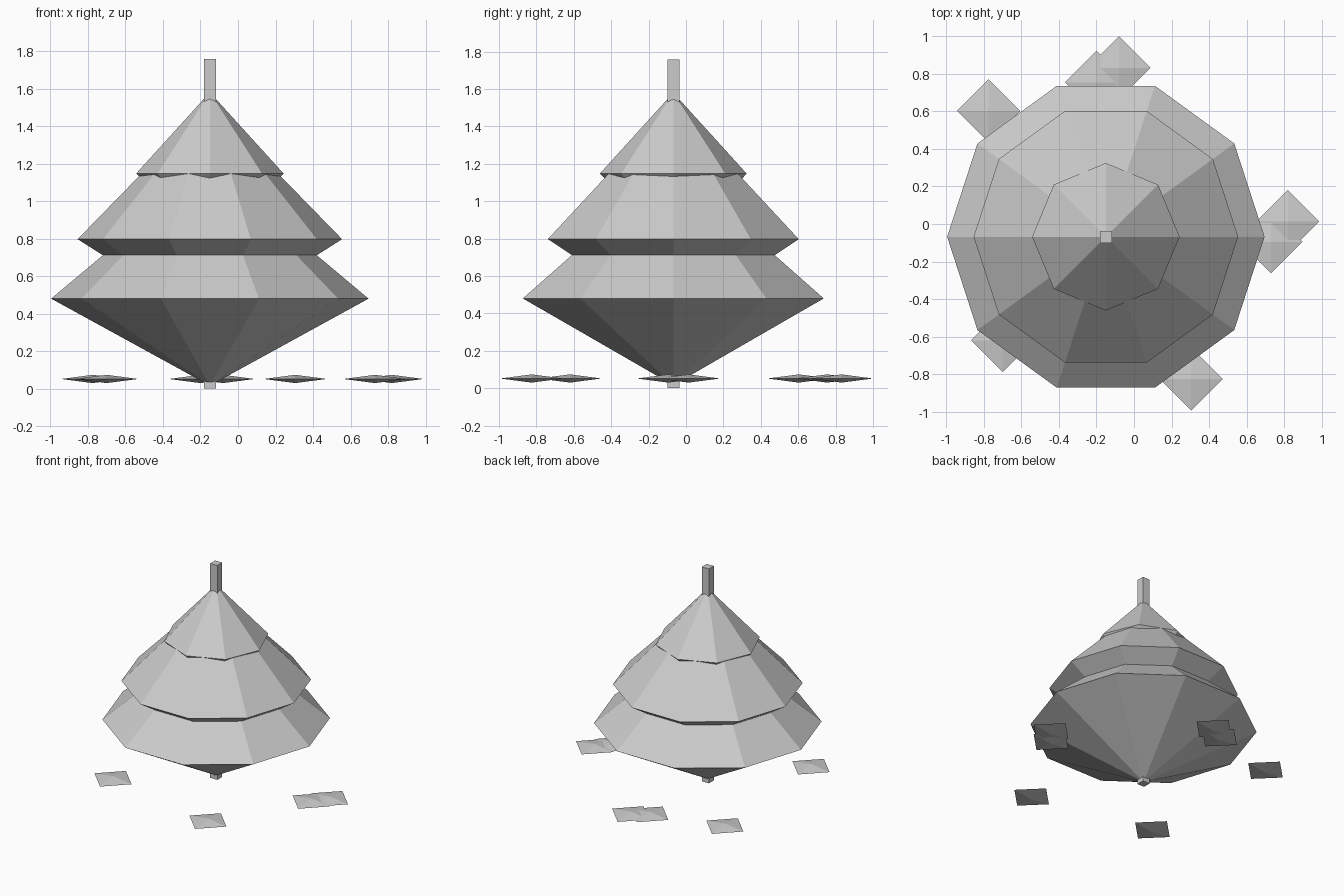
import bpy, bmesh, math

if "Cube" in bpy.data.objects:
    bpy.data.objects.remove(bpy.data.objects["Cube"])

CX, CY = -0.15, -0.068  # tree axis

grey = bpy.data.materials.new("plain grey")
grey.diffuse_color = (0.6, 0.6, 0.6, 1)
grey.use_nodes = True
grey.node_tree.nodes["Principled BSDF"].inputs["Base Color"].default_value = grey.diffuse_color


def finish(name, bm, loc):
    bmesh.ops.recalc_face_normals(bm, faces=bm.faces)
    me = bpy.data.meshes.new(name)
    bm.to_mesh(me)
    bm.free()
    me.materials.append(grey)
    ob = bpy.data.objects.new(name, me)
    ob.location = loc
    bpy.context.collection.objects.link(ob)
    return ob


def bicone(name, sides, rx, ry, up, down, loc):
    """Flat-faced double cone: a ring joined to a top and a bottom point."""
    bm = bmesh.new()
    ring = [bm.verts.new((rx * math.cos(a), ry * math.sin(a), 0))
            for a in (2 * math.pi * i / sides for i in range(sides))]
    top, bottom = bm.verts.new((0, 0, up)), bm.verts.new((0, 0, -down))
    for i in range(sides):
        a, b = ring[i], ring[(i + 1) % sides]
        bm.faces.new((a, b, top))
        bm.faces.new((b, a, bottom))
    return finish(name, bm, loc)


# Square trunk running through the whole tree
bm = bmesh.new()
bmesh.ops.create_cube(bm, size=1)
bmesh.ops.scale(bm, vec=(0.064, 0.064, 1.758), verts=bm.verts)
finish("trunk", bm, (CX, CY, 0.879))

# Foliage tiers: sides, radius, rim height, top height, bottom height
tiers = {
    "lower_foliage": (10, 0.846, 0.48, 1.19, 0.016),
    "middle_foliage": (10, 0.705, 0.797, 1.52, 0.35),
    "top_foliage": (8, 0.393, 1.147, 1.58, 0.75),
}
for name, (n, r, z, top, bottom) in tiers.items():
    bicone(name, n, r, r, top - z, z - bottom, (CX, CY, z))

# Fallen leaves: thin diamonds around the tree
leaves = [(-0.775, 0.603), (-0.70, -0.62), (0.305, -0.825), (0.82, 0.014),
          (0.73, -0.095), (-0.2, 0.755), (-0.08, 0.832)]
for i, (x, y) in enumerate(leaves, 1):
    bicone(f"fallen_leaf_{i}", 4, 0.168, 0.168, 0.022, 0.022, (x, y, 0.052))
